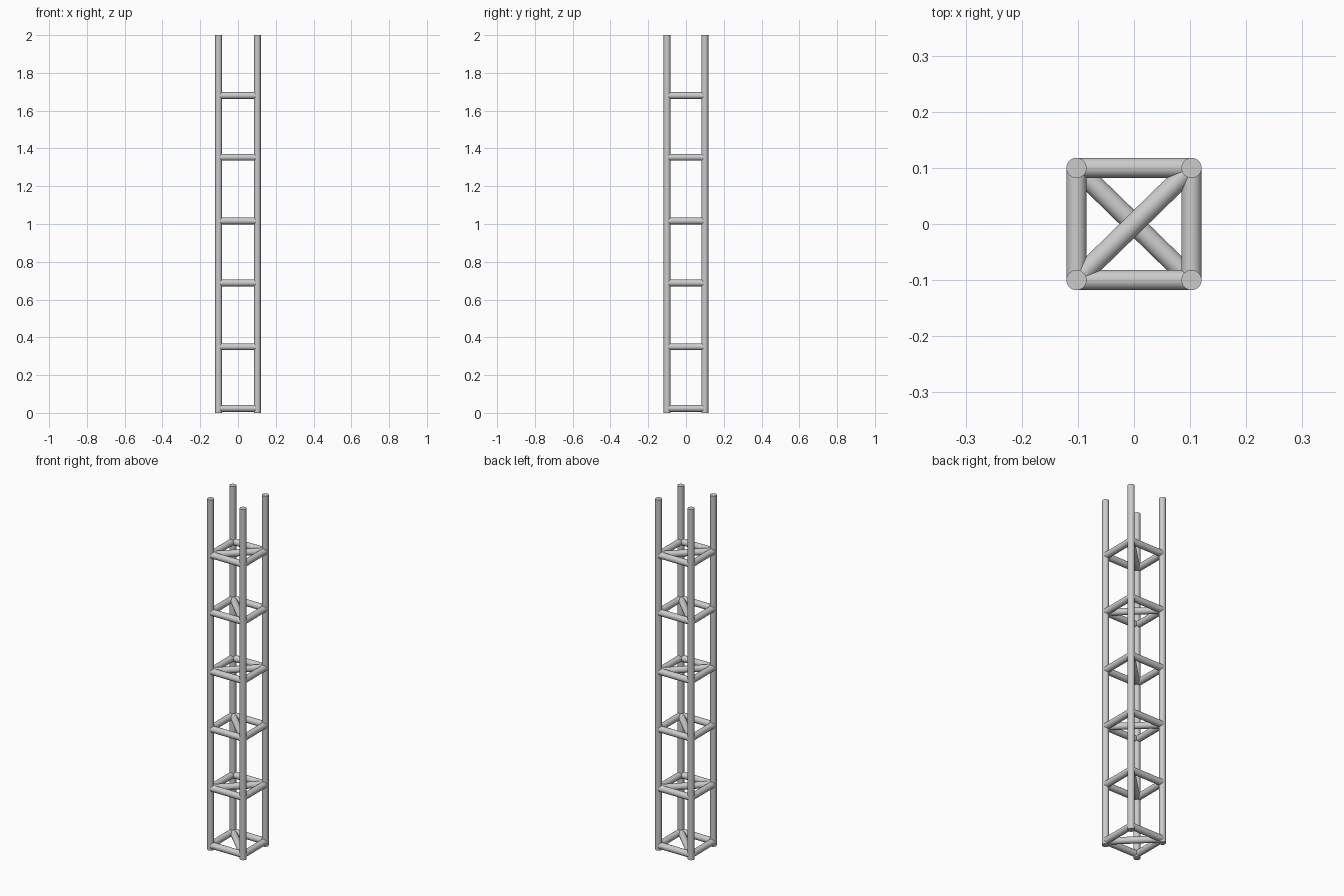
import bpy
from mathutils import Vector

if "Cube" in bpy.data.objects:
    bpy.data.objects.remove(bpy.data.objects["Cube"])

R = 0.018            # tube radius
X, Y = 0.1025, 0.1   # post centre offsets
LEVELS = [0.024, 0.35, 0.688, 1.016, 1.353, 1.68]


def tube(name, a, b):
    """Smooth capped cylinder between two points."""
    a, b = Vector(a), Vector(b)
    d = b - a
    bpy.ops.mesh.primitive_cylinder_add(
        vertices=32, radius=R, depth=d.length, location=(a + b) / 2,
        rotation=d.to_track_quat('Z', 'Y').to_euler())
    bpy.context.object.name = name
    bpy.ops.object.shade_smooth_by_angle()


# Corner posts
corners = [(-X, -Y), (X, -Y), (X, Y), (-X, Y)]
for x, y in corners:
    tube("post", (x, y, 0), (x, y, 2))

for i, z in enumerate(LEVELS):
    # Square ring of rungs
    for k in range(4):
        tube("rung", (*corners[k], z), (*corners[(k + 1) % 4], z))
    # Diagonal brace, alternating direction at each level
    s = 1 if i % 2 else -1
    tube("diagonal_brace", (-X, -s * Y, z), (X, s * Y, z))
